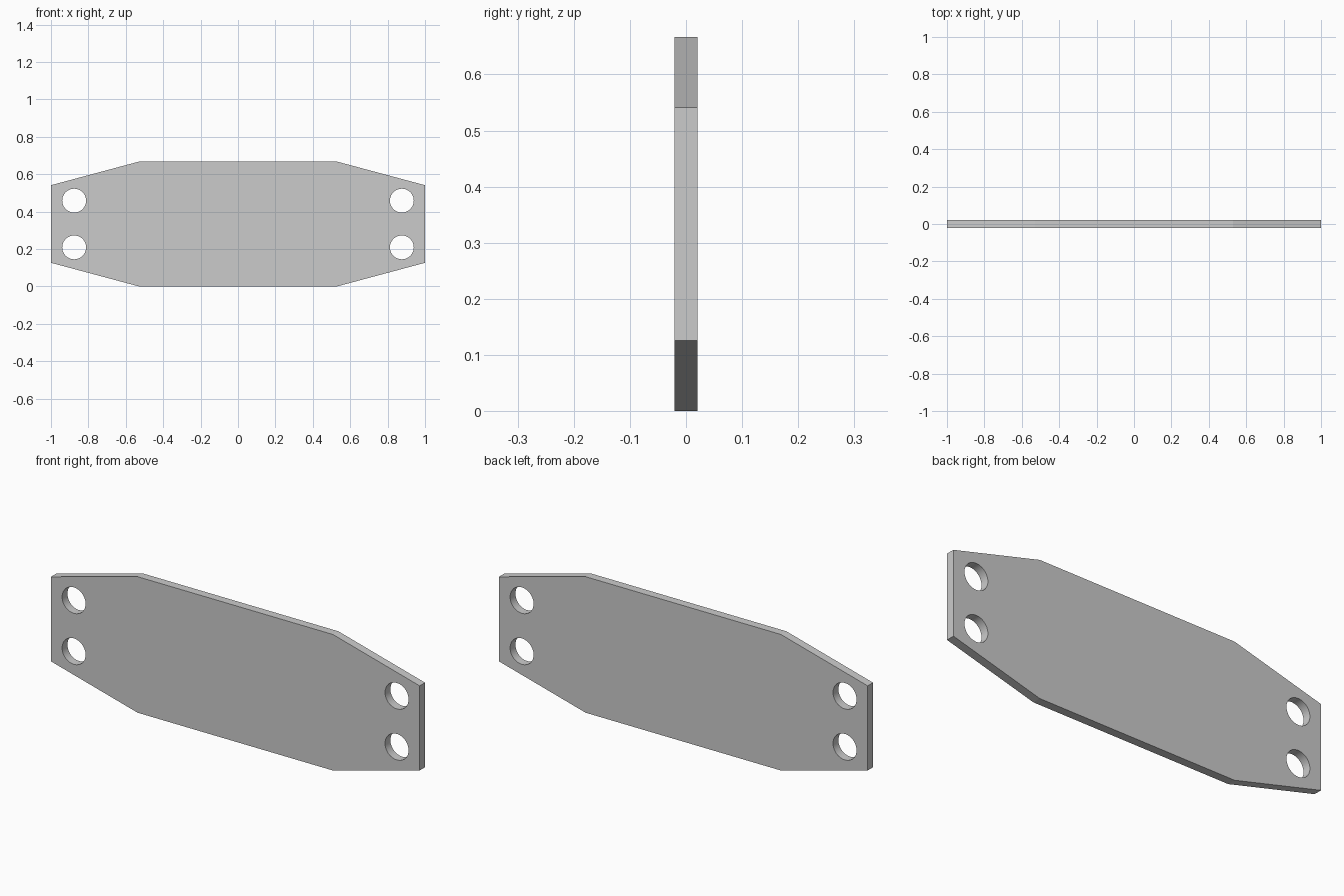
import bpy, bmesh
from math import radians

if "Cube" in bpy.data.objects:
    bpy.data.objects.remove(bpy.data.objects["Cube"])

T = 0.0208            # half thickness
H = 0.667             # full height
HOLE_X, HOLE_DZ, HOLE_R = 0.876, 0.125, 0.0637

# plate: chamfered outline extruded along y
outline = [(-0.53, 0), (0.53, 0), (1, 0.126), (1, H - 0.126),
           (0.53, H), (-0.53, H), (-1, H - 0.126), (-1, 0.126)]
bm = bmesh.new()
face = bm.faces.new([bm.verts.new((x, -T, z)) for x, z in outline])
ext = bmesh.ops.extrude_face_region(bm, geom=[face])
bmesh.ops.translate(bm, vec=(0, 2 * T, 0),
                    verts=[v for v in ext["geom"] if isinstance(v, bmesh.types.BMVert)])
bmesh.ops.recalc_face_normals(bm, faces=bm.faces)
mesh = bpy.data.meshes.new("mounting_plate")
bm.to_mesh(mesh)
bm.free()
plate = bpy.data.objects.new("mounting_plate", mesh)
bpy.context.collection.objects.link(plate)

# four bolt holes
for sx in (-1, 1):
    for sz in (-1, 1):
        bpy.ops.mesh.primitive_cylinder_add(
            vertices=64, radius=HOLE_R, depth=0.2,
            location=(sx * HOLE_X, 0, H / 2 + sz * HOLE_DZ), rotation=(radians(90), 0, 0))
        cutter = bpy.context.object
        cutter.name = "hole_cutter"
        cutter.hide_render = True
        bpy.context.view_layer.objects.active = plate
        mod = plate.modifiers.new("bolt_hole", "BOOLEAN")
        mod.operation, mod.solver, mod.object = "DIFFERENCE", "EXACT", cutter
        bpy.ops.object.modifier_apply(modifier=mod.name)
        bpy.data.objects.remove(cutter, do_unlink=True)

# smooth hole walls, crisp edges
bpy.ops.object.select_all(action="DESELECT")
plate.select_set(True)
bpy.context.view_layer.objects.active = plate
bpy.ops.object.shade_smooth_by_angle(angle=radians(12))
